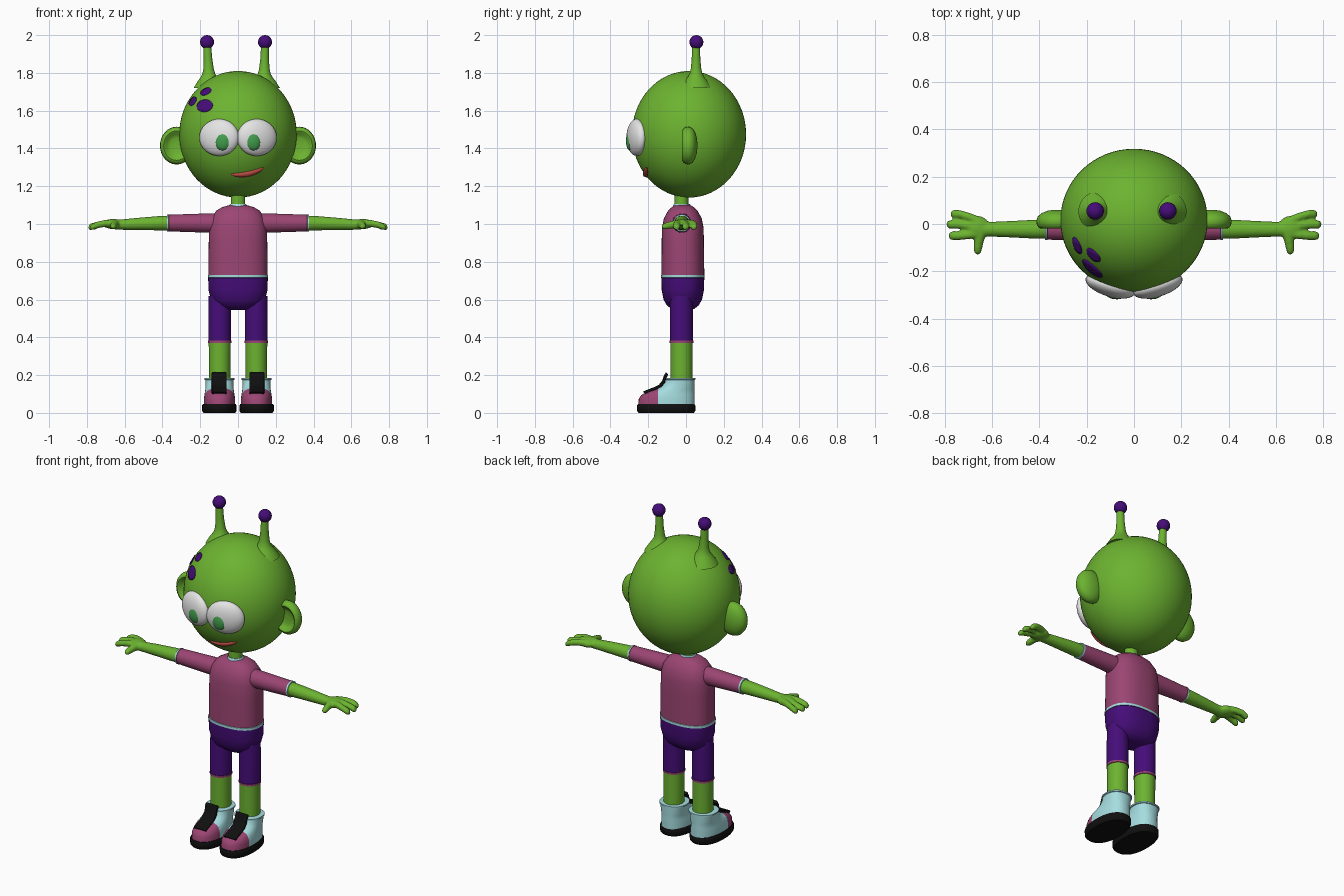
import bpy, bmesh, math
from mathutils import Vector, Matrix

if "Cube" in bpy.data.objects:
    bpy.data.objects.remove(bpy.data.objects["Cube"])


def material(name, r, g, b):
    m = bpy.data.materials.new(name)
    m.diffuse_color = (r, g, b, 1)
    m.use_nodes = True
    m.node_tree.nodes["Principled BSDF"].inputs["Base Color"].default_value = m.diffuse_color
    return m


GREEN = material("skin green", 0.15, 0.45, 0.03)
PINK = material("dusky pink", 0.33, 0.06, 0.17)
PURPLE = material("deep purple", 0.06, 0.004, 0.19)
PALE = material("pale blue", 0.38, 0.72, 0.74)
BLACK = material("black", 0.005, 0.005, 0.005)
WHITE = material("eye white", 0.78, 0.78, 0.78)
IRIS = material("iris green", 0.055, 0.34, 0.075)
RED = material("lip red", 0.5, 0.075, 0.055)
X, Y, Z = Vector((1, 0, 0)), Vector((0, 1, 0)), Vector((0, 0, 1))
HEAD_C, HEAD_R = Vector((0, 0.016, 1.475)), Vector((0.311, 0.302, 0.335))


def finish(name, bm, mats, rule=None, mirror=False, fuse=0):
    """Turn a bmesh into a shaded object, with optional fusing and mirroring."""
    me = bpy.data.meshes.new(name)
    for m in mats:
        me.materials.append(m)
    if rule:
        for f in bm.faces:
            f.material_index = rule(f.calc_center_median())
    bm.to_mesh(me)
    bm.free()
    ob = bpy.data.objects.new(name, me)
    bpy.context.collection.objects.link(ob)
    bpy.ops.object.select_all(action='DESELECT')
    ob.select_set(True)
    bpy.context.view_layer.objects.active = ob
    bpy.ops.object.shade_smooth_by_angle(angle=math.radians(45))
    if fuse:
        r = ob.modifiers.new("fuse", 'REMESH')
        r.mode, r.voxel_size, r.use_smooth_shade = 'VOXEL', fuse, True
        s = ob.modifiers.new("soften", 'SMOOTH')
        s.factor, s.iterations = 0.5, 4
    if mirror:
        ob.modifiers.new("mirror", 'MIRROR')
    return ob


def loft(rings, u, v, n=32, power=2.0, bm=None):
    """Skin superellipse rings given as (centre, radius_u, radius_v)."""
    bm = bm or bmesh.new()
    loops = []
    for c, a, b in rings:
        loop = []
        for i in range(n):
            t = 2 * math.pi * i / n
            ct, st = math.cos(t), math.sin(t)
            pu = math.copysign(abs(ct) ** (2 / power), ct) * a
            pv = math.copysign(abs(st) ** (2 / power), st) * b
            loop.append(bm.verts.new(Vector(c) + u * pu + v * pv))
        loops.append(loop)
    for p, q in zip(loops, loops[1:]):
        for i in range(n):
            j = (i + 1) % n
            bm.faces.new((p[i], p[j], q[j], q[i]))
    bm.faces.new(loops[0])
    bm.faces.new(loops[-1])
    bmesh.ops.recalc_face_normals(bm, faces=bm.faces)
    return bm


def ball(c, r, rz=0.0, ry=0.0, bm=None, seg=32):
    bm = bm or bmesh.new()
    mat = (Matrix.Translation(c) @ Matrix.Rotation(rz, 4, 'Z') @ Matrix.Rotation(ry, 4, 'Y')
           @ Matrix.Diagonal((*r, 1)))
    bmesh.ops.create_uvsphere(bm, u_segments=seg, v_segments=seg // 2, radius=1, matrix=mat)
    return bm


def face_patch(name, cx, cz, length, height, tilt, mat, bend=0.0, bulge=0.0):
    """Thin lens-shaped plate lying on the front of the head."""
    bm = bmesh.new()
    rows = []
    for i in range(21):
        a = math.pi * i / 20
        row = []
        for s in (-1, -0.5, 0, 0.5, 1):
            u = -length * math.cos(a)
            w = s * height * math.sin(a) + bend * u * u
            x = cx + u * math.cos(tilt) - w * math.sin(tilt)
            z = cz + u * math.sin(tilt) + w * math.cos(tilt)
            k = 1 - (x / HEAD_R.x) ** 2 - ((z - HEAD_C.z) / HEAD_R.z) ** 2
            p = Vector((x, -HEAD_R.y * math.sqrt(k), z - HEAD_C.z))
            p.x, p.y = x, p.y
            grow = 1.01 + bulge * (1 - s * s) * math.sin(a)
            row.append(bm.verts.new(HEAD_C + p * grow))
        rows.append(row)
    for p, q in zip(rows, rows[1:]):
        for i in range(4):
            bm.faces.new((p[i], q[i], q[i + 1], p[i + 1]))
    bmesh.ops.remove_doubles(bm, verts=bm.verts, dist=1e-5)
    for f in bm.faces:
        f.normal_update()
        if f.normal.y > 0:
            f.normal_flip()
    ob = finish(name, bm, [mat])
    ob.modifiers.new("thickness", 'SOLIDIFY').thickness = 0.006


# Head, ears and antennae
finish("head", ball(HEAD_C, HEAD_R, seg=64), [GREEN])
ear = [(.06, .15), (.056, .45), (.047, .72), (.033, .92), (.015, 1), (-.004, .97), (-.016, .88),
       (-.02, .78), (-.015, .68), (-.004, .58), (.003, .4), (.004, .1)]
finish("ears", loft([((.325, y, 1.415), .088 * k, .1 * k) for y, k in ear], X, Z),
       [GREEN], mirror=True)
for side, base, tip in (("left", .137, .143), ("right", -.150, -.164)):
    stalk = [(1.72, .085), (1.755, .062), (1.775, .046), (1.795, .034), (1.82, .028),
             (1.87, .023), (1.96, .02)]
    rings = [((base + (tip - base) * (z - 1.72) / .24, .053, z), r, r) for z, r in stalk]
    finish(side + "_antenna_stalk", loft(rings, X, Y), [GREEN])
    finish(side + "_antenna_ball", ball((tip, .055, 1.963), (.037,) * 3, seg=24), [PURPLE])

# Face
finish("eyes", ball((.1, -.261, 1.458), (.109, .046, .098), rz=.3), [WHITE], mirror=True)
finish("irises", ball((.079, -.297, 1.44), (.042, .021, .051), rz=.1, ry=-.2, seg=24),
       [IRIS], mirror=True)
face_patch("mouth", .052, 1.266, .088, .014, .2, RED, bend=2.0, bulge=.03)
for i, (x, z, l, h, t) in enumerate([(-.175, 1.625, .042, .032, .2), (-.17, 1.70, .031, .016, .45),
                                     (-.239, 1.649, .027, .014, .95)]):
    face_patch(f"spot_{i + 1}", x, z, l, h, t, PURPLE)

# Neck and collar
finish("neck", loft([((0, -.024, z), .038, .036) for z in (1.07, 1.17)], X, Y), [GREEN])
finish("collar", loft([((0, -.022, z), r, r) for z, r in
                       ((1.085, .046), (1.1, .046), (1.107, .041))], X, Y), [PALE])

# Body: shorts, waistband and shirt
body = [(.545, .04, .03), (.55, .08, .06), (.57, .116, .085), (.6, .143, .102), (.65, .156, .112),
        (.715, .158, .114), (.716, .16, .116), (.73, .16, .116), (.731, .157, .114),
        (.9, .155, .112), (.98, .153, .11), (1.03, .142, .1), (1.07, .116, .078),
        (1.09, .082, .057), (1.1, .045, .04)]
finish("body", loft([((0, -.017, z), a, b) for z, a, b in body], X, Y, 48, 2.4),
       [PURPLE, PALE, PINK], lambda c: 0 if c.z < .7155 else 1 if c.z < .7305 else 2)

# Sleeves with cuffs
sleeve = [(.08, .052), (.15, .051), (.25, .048), (.366, .044), (.367, .046), (.377, .046)]
finish("sleeves", loft([((x, -.022, 1.005), r, r) for x, r in sleeve], Y, Z),
       [PINK, PALE], lambda c: int(c.x > .3665), mirror=True)

# Forearm, palm, fingers and thumb fused together
arm = loft([((x, -.022, z), a, b) for x, z, a, b in
            ((.34, 1.005, .041, .041), (.42, 1.004, .04, .038), (.54, 1.0, .034, .032),
             (.61, .997, .031, .028), (.65, .998, .034, .027))], Y, Z)
ball((.662, -.016, 1.0), (.052, .051, .027), bm=arm)
for y0, y1, tip in ((.01, .042, .775), (-.016, -.002, .792), (-.038, -.05, .783)):
    path = [(.65, 1.004, .02), (.7, 1.004, .019), (.74, .996, .018), (tip - .012, .985, .018),
            (tip - .003, .982, .013), (tip, .981, .005)]
    loft([((x, y0 + (y1 - y0) * min(1, (x - .65) / .08), z), r, r) for x, z, r in path],
         Y, Z, 16, bm=arm)
loft([((x, y, z), r, r) for x, y, z, r in
      ((.645, -.03, 1.0, .026), (.655, -.07, .997, .021), (.66, -.105, .99, .018),
       (.661, -.122, .987, .014), (.661, -.13, .986, .005))], X, Z, 16, bm=arm)
finish("forearms_and_hands", arm, [GREEN], mirror=True, fuse=.006)

# Legs with trimmed trouser ends
leg = [(.1, .056), (.37, .058), (.371, .0615), (.383, .0615), (.384, .06), (.52, .06), (.62, .058)]
finish("legs", loft([((.097, -.024, z), r, r + .001) for z, r in leg], X, Y),
       [GREEN, PINK, PURPLE], lambda c: 0 if c.z < .3702 else 1 if c.z < .3833 else 2, mirror=True)

# Boots: sole, upper with toe cap, and tongue
sole = [(0, .084, .146), (.01, .091, .154), (.038, .092, .155), (.046, .087, .15)]
finish("soles", loft([((.099, -.105, z), a, b) for z, a, b in sole], X, Y, 40, 2.3),
       [BLACK], mirror=True)
boot = [(.04, .083, -.252, .046), (.075, .083, -.25, .046), (.095, .08, -.236, .046),
        (.112, .077, -.207, .045), (.124, .075, -.168, .045), (.14, .074, -.132, .045),
        (.16, .074, -.112, .045), (.174, .075, -.106, .045), (.176, .08, -.11, .05),
        (.184, .08, -.11, .05), (.186, .07, -.1, .04)]
upper = loft([((.098, (f + k) / 2, z), a, (k - f) / 2) for z, a, f, k in boot], X, Y, 40, 2.3)
bmesh.ops.bisect_plane(upper, geom=upper.verts[:] + upper.edges[:] + upper.faces[:],
                       plane_co=(0, -.148, 0), plane_no=(0, 1, 0))
finish("boots", upper, [PALE, PINK], lambda c: int(c.y < -.148), mirror=True)
tongue = [(-.222, .105), (-.195, .118), (-.165, .129), (-.137, .143), (-.119, .165),
          (-.112, .188), (-.1, .21)]
finish("boot_tongues", loft([((.1, y, z), .039, .009) for y, z in tongue], X,
                            Vector((0, -.7, .7)), 24, 6), [BLACK], mirror=True)
